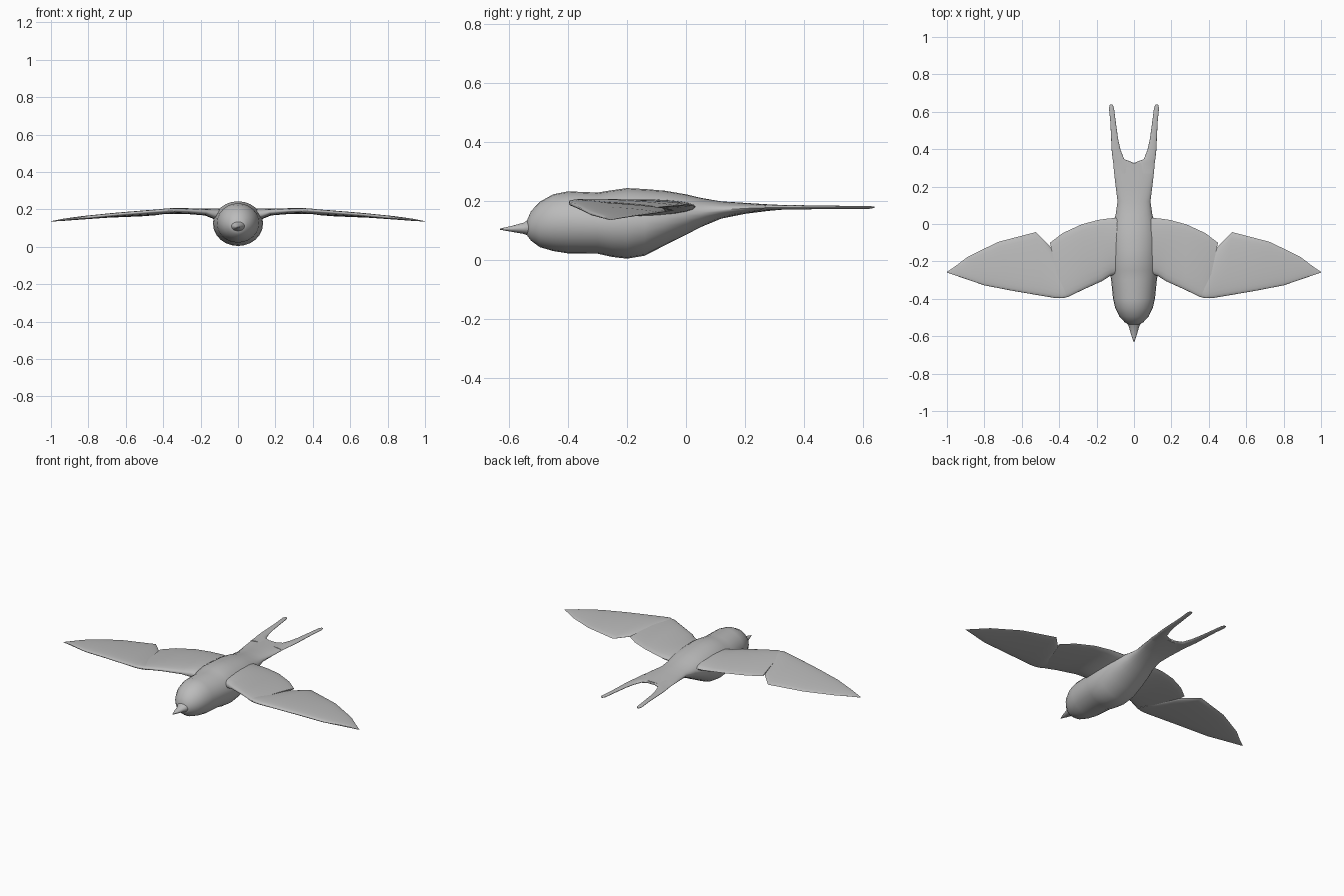
import bpy, bmesh, math
from mathutils import Vector

cube = bpy.data.objects.get("Cube")
if cube:
    bpy.data.objects.remove(cube)

grey = bpy.data.materials.new("plain_grey")
grey.use_nodes = True
grey.diffuse_color = (0.5, 0.5, 0.5, 1)
grey.node_tree.nodes["Principled BSDF"].inputs["Base Color"].default_value = (0.5, 0.5, 0.5, 1)


def ring(a, b, up, down, skew=1.0, sides=24):
    """Rounded section running from a to b; skew > 1 moves the thickness towards a."""
    a, b = Vector(a), Vector(b)
    pts = []
    for i in range(sides):
        t = 2 * math.pi * i / sides
        f = ((1 - math.cos(t)) / 2) ** skew
        s = math.sin(t)
        pts.append(a.lerp(b, f) + Vector((0, 0, s * (up if s > 0 else down))))
    return pts


def loft(name, rings, mirror=False):
    """Skin a row of sections, close both ends and shade smooth."""
    bm = bmesh.new()
    rows = [[bm.verts.new(p) for p in r] for r in rings]
    for r, q in zip(rows, rows[1:]):
        for i in range(len(r)):
            j = (i + 1) % len(r)
            bm.faces.new((r[i], r[j], q[j], q[i]))
    bm.faces.new(rows[0])
    bm.faces.new(rows[-1])
    bmesh.ops.recalc_face_normals(bm, faces=bm.faces)
    mesh = bpy.data.meshes.new(name)
    bm.to_mesh(mesh)
    bm.free()
    mesh.materials.append(grey)
    ob = bpy.data.objects.new(name, mesh)
    bpy.context.collection.objects.link(ob)
    if mirror:
        ob.modifiers.new("Mirror", "MIRROR").use_mirror_merge = False
    bpy.ops.object.select_all(action="DESELECT")
    ob.select_set(True)
    bpy.context.view_layer.objects.active = ob
    bpy.ops.object.shade_smooth_by_angle(angle=math.radians(50))
    return ob


def round_section(y, half, top, bottom):
    z, h = (top + bottom) / 2, (top - bottom) / 2
    return ring((-half, y, z), (half, y, z), h, h)


# Body: y, half width, top, bottom
body = [(-.54, .025, .13, .085), (-.525, .05, .165, .065), (-.495, .078, .197, .043),
        (-.45, .1, .222, .03), (-.4, .112, .232, .022), (-.3, .122, .228, .021),
        (-.25, .13, .236, .01), (-.2, .134, .243, .004), (-.14, .134, .24, .014),
        (-.07, .128, .234, .05), (0, .114, .222, .085), (.05, .098, .21, .111),
        (.12, .088, .198, .14), (.2, .098, .193, .156), (.28, .107, .188, .166),
        (.326, .11, .186, .17)]
loft("body", [round_section(*s) for s in body])

# Beak
loft("beak", [round_section(*s) for s in
              [(-.52, .042, .145, .078), (-.55, .027, .126, .088),
               (-.59, .016, .115, .095), (-.63, .002, .106, .102)]])

# Forked tail: y, inner x, outer x, half thickness
fork = [(.27, .02, .106, .01), (.326, .0, .111, .008), (.347, .053, .114, .008),
        (.4, .073, .12, .007), (.455, .085, .122, .006), (.55, .098, .127, .005),
        (.62, .107, .134, .005), (.638, .114, .129, .002)]
loft("tail_fork", [ring((i, y, .178), (o, y, .178), h, h) for y, i, o, h in fork], True)


def wing_part(name, stations):
    """Stations: leading x, y, z, trailing x, y, z, half thickness."""
    loft(name, [ring(s[:3], s[3:6], s[6], s[6], 1.5) for s in stations], True)


# Inner wing, thick at the shoulder
wing_part("inner_wing", [
    (.04, -.25, .165, .04, .035, .178, .035),
    (.128, -.278, .175, .135, .03, .18, .028),
    (.17, -.305, .186, .19, .022, .184, .018),
    (.27, -.35, .193, .28, -.002, .186, .015),
    (.353, -.39, .196, .38, -.048, .183, .014),
    (.385, -.397, .194, .449, -.1, .178, .009)])

# Outer wing, split from the inner wing along the trailing edge
wing_part("outer_wing", [
    (.34, -.385, .194, .375, -.27, .186, .011),
    (.385, -.397, .194, .39, -.25, .184, .013),
    (.42, -.396, .191, .444, -.125, .174, .013),
    (.487, -.385, .186, .524, -.043, .168, .013),
    (.65, -.357, .173, .727, -.096, .16, .011),
    (.8, -.328, .158, .89, -.176, .149, .009),
    (.92, -.287, .146, .95, -.222, .142, .006),
    (.998, -.26, .136, 1, -.256, .135, .001)])
